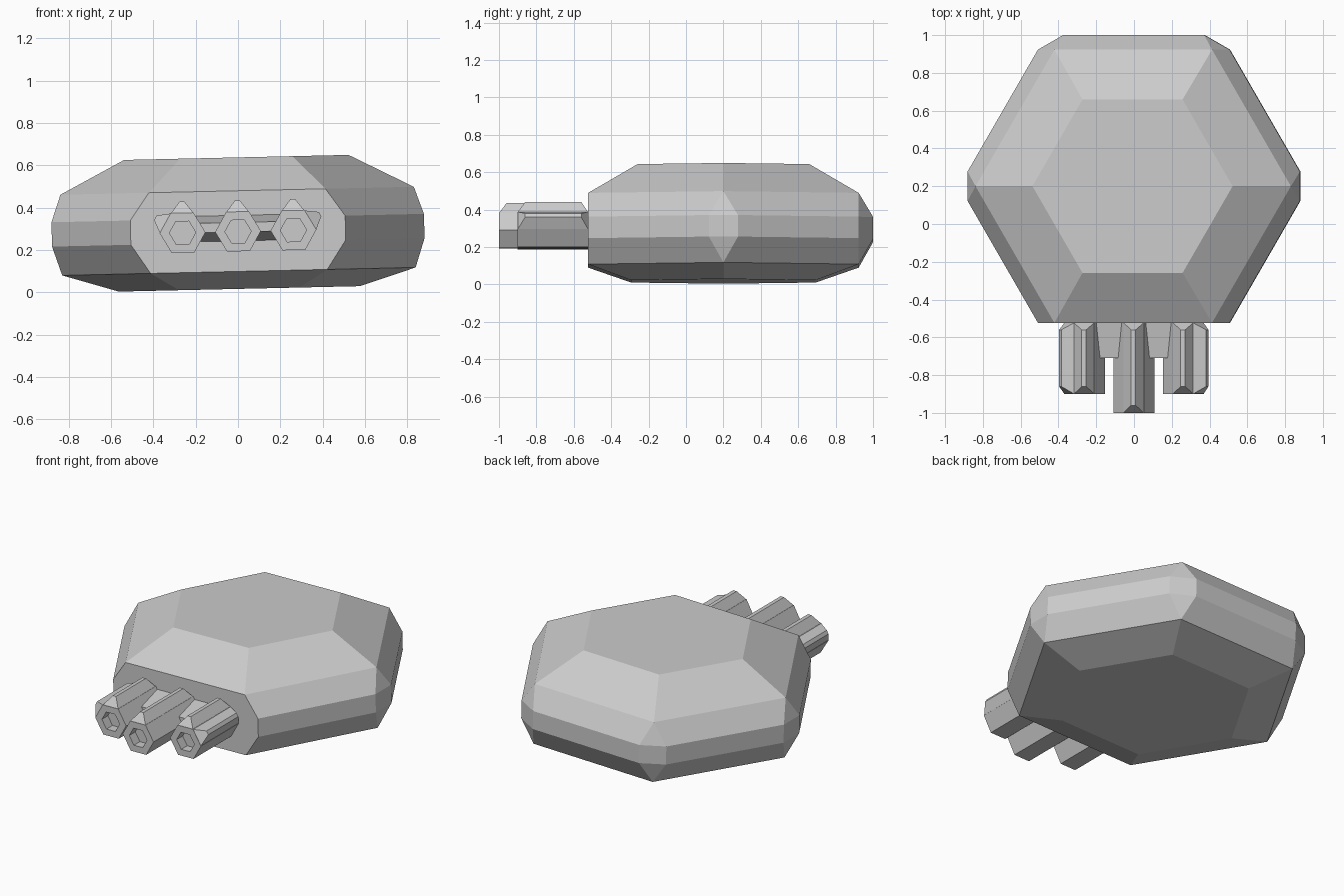
import bpy, bmesh, math
from mathutils import Matrix, Vector

if "Cube" in bpy.data.objects:
    bpy.data.objects.remove(bpy.data.objects["Cube"])

grey = bpy.data.materials.new("plain grey")
grey.use_nodes = True
grey.diffuse_color = (0.6, 0.6, 0.6, 1)
grey.node_tree.nodes["Principled BSDF"].inputs["Base Color"].default_value = (0.6, 0.6, 0.6, 1)

# Whole model leans slightly to one side around the body centre
PLACE = Matrix.Translation((0, 0.2, 0.2935)) @ Matrix.Rotation(-0.0225, 4, "Y")
S60 = math.sin(math.radians(60))


def finish(name, bm):
    bmesh.ops.recalc_face_normals(bm, faces=bm.faces)
    mesh = bpy.data.meshes.new(name)
    bm.to_mesh(mesh)
    bm.free()
    mesh.materials.append(grey)
    obj = bpy.data.objects.new(name, mesh)
    obj.matrix_world = PLACE
    bpy.context.collection.objects.link(obj)
    return obj


def hull(name, points):
    bm = bmesh.new()
    verts = [bm.verts.new(p) for p in points]
    bmesh.ops.convex_hull(bm, input=verts)
    bmesh.ops.dissolve_limit(bm, angle_limit=0.01, verts=bm.verts, edges=bm.edges)
    return finish(name, bm)


# Body: stacked hexagons, with a chamfered bulge that is cut flat at the front
R_SHOULDER, R_BULGE = 0.835, 0.88
chamfer = 2 * (R_BULGE - R_SHOULDER) * S60
points = []
for radius, z in ((0.53, 0.344), (R_SHOULDER, 0.1865), (R_SHOULDER, -0.1945), (0.57, -0.277)):
    for k in range(6):
        a = math.radians(60 * k)
        points.append((radius * math.cos(a), radius * math.sin(a), z))
for z in (0.0575, -0.0575):
    for k in range(6):
        a = math.radians(60 * k)
        for side in (-1, 1):
            x = R_BULGE * math.cos(a) - side * chamfer * math.sin(a)
            y = R_BULGE * math.sin(a) + side * chamfer * math.cos(a)
            if y > -R_SHOULDER * S60 - 0.01:
                points.append((x, y, z))
hull("body", points)

# Barrels: six-sided tubes with a recessed hexagonal bore
RAD, BORE, BARREL_Z, BACK = 0.108, 0.055, -0.006, -0.723


def barrel(name, x, front):
    bm = bmesh.new()
    rings = []
    for y in (front, BACK + 0.02):
        rings.append([bm.verts.new((x + RAD * math.cos(math.radians(60 * k)), y,
                                    BARREL_Z + RAD * math.sin(math.radians(60 * k))))
                      for k in range(6)])
    muzzle = bm.faces.new(rings[0])
    bm.faces.new(rings[1])
    for k in range(6):
        n = (k + 1) % 6
        bm.faces.new((rings[0][k], rings[0][n], rings[1][n], rings[1][k]))
    bmesh.ops.recalc_face_normals(bm, faces=bm.faces)
    bmesh.ops.inset_individual(bm, faces=[muzzle], thickness=(RAD - BORE) * S60)
    floor = bmesh.ops.extrude_discrete_faces(bm, faces=[muzzle])["faces"][0]
    bmesh.ops.translate(bm, verts=floor.verts, vec=(0, 0.06, 0))
    finish(name, bm)


# Ridges: tapered bars sitting on one flat of a barrel
def ridge(name, x, front, roll):
    turn = Matrix.Translation((x, 0, BARREL_Z)) @ Matrix.Rotation(roll, 4, "Y")
    pts = []
    for s in (-1, 1):
        for end, slope in ((front, 0.04), (BACK, -0.037)):
            pts.append(turn @ Vector((s * RAD / 2, end, RAD * S60 - 0.002)))
            pts.append(turn @ Vector((s * 0.012, end + slope, 0.147)))
    hull(name, pts)


barrel("centre_barrel", 0, -1.2)
ridge("centre_ridge", 0, -1.2, 0)
for label, s in (("left", 1), ("right", -1)):
    barrel(label + "_barrel", s * 0.262, -1.1)
    ridge(label + "_top_ridge", s * 0.262, -1.1, 0)
    ridge(label + "_outer_ridge", s * 0.262, -1.1, s * math.radians(60))
    # Wedge joining the side barrel to the centre one
    hull(label + "_web", [(s * x, y, z) for x in (0.03, 0.23)
                          for y, z in ((-0.91, -0.008), (-0.91, 0.037),
                                       (-0.715, -0.052), (-0.715, 0.072))])
